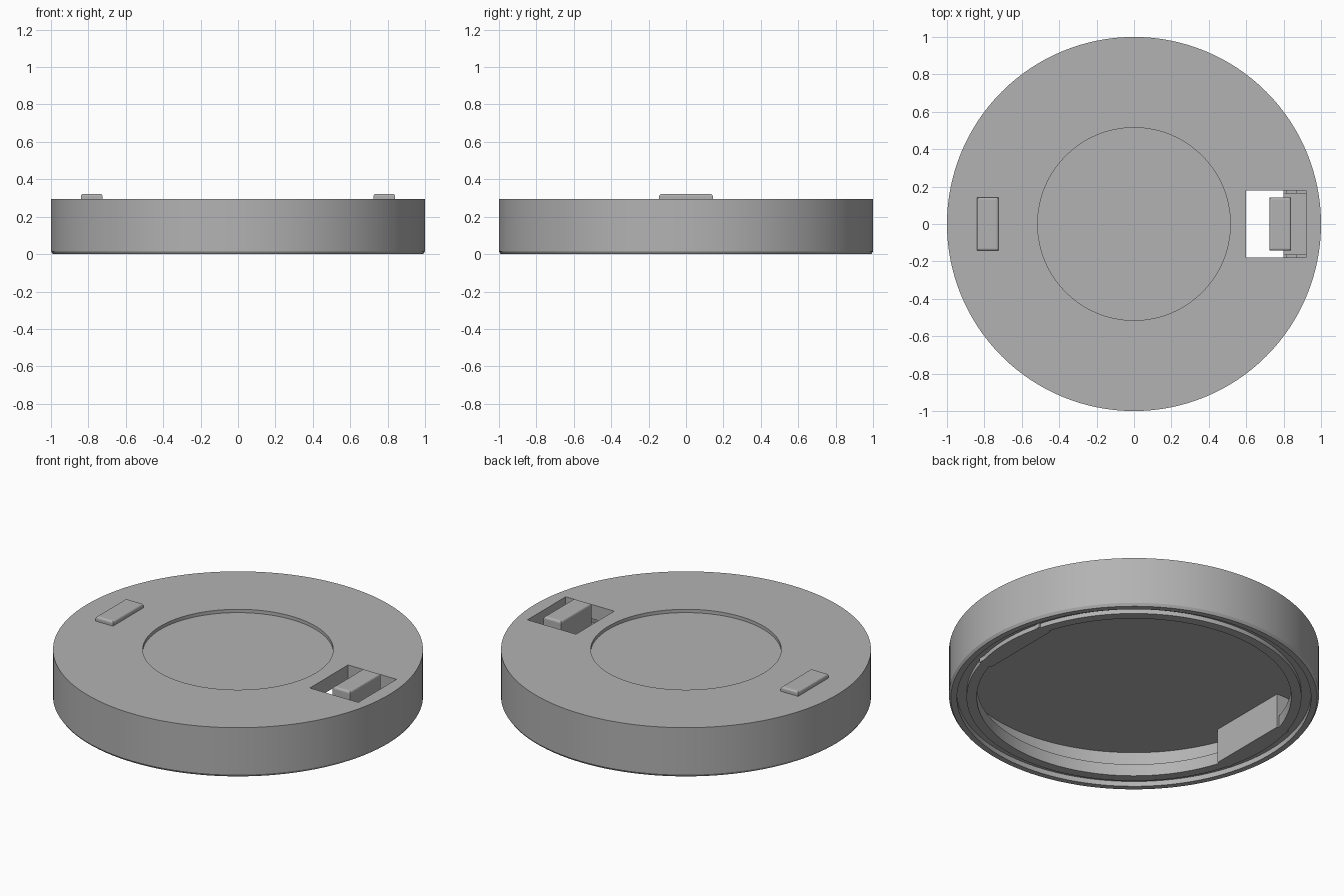
import bpy, bmesh, math

cube = bpy.data.objects.get("Cube")
if cube:
    bpy.data.objects.remove(cube, do_unlink=True)

grey = bpy.data.materials.new("plain grey")
grey.use_nodes = True
grey.diffuse_color = (0.45, 0.45, 0.45, 1)
grey.node_tree.nodes["Principled BSDF"].inputs["Base Color"].default_value = (0.45, 0.45, 0.45, 1)


def finish(name, bm):
    bmesh.ops.recalc_face_normals(bm, faces=bm.faces)
    mesh = bpy.data.meshes.new(name)
    bm.to_mesh(mesh)
    bm.free()
    mesh.materials.append(grey)
    ob = bpy.data.objects.new(name, mesh)
    bpy.context.collection.objects.link(ob)
    return ob


def lathe(name, profile, closed=False, steps=128):
    """Spin a radius/height profile around z."""
    bm = bmesh.new()
    verts = [bm.verts.new((r, 0, z)) for r, z in profile]
    edges = [bm.edges.new(p) for p in zip(verts, verts[1:])]
    if closed:
        edges.append(bm.edges.new((verts[-1], verts[0])))
    bmesh.ops.spin(bm, geom=verts + edges, axis=(0, 0, 1), cent=(0, 0, 0),
                   angle=math.tau, steps=steps)
    bmesh.ops.remove_doubles(bm, verts=bm.verts, dist=0.0005)
    return finish(name, bm)


def box(name, x, y, z, bevel=0):
    """Box from x, y and z ranges."""
    bm = bmesh.new()
    bmesh.ops.create_cube(bm, size=1)
    for v in bm.verts:
        v.co = [(a + b) / 2 + c * (b - a) for c, (a, b) in zip(v.co, (x, y, z))]
    if bevel:
        top = [e for e in bm.edges if all(v.co.z > z[1] - 0.001 for v in e.verts)]
        bmesh.ops.bevel(bm, geom=top, offset=bevel, segments=3, affect='EDGES', profile=0.5)
    return finish(name, bm)


def cut(ob, cutter):
    mod = ob.modifiers.new("cut", 'BOOLEAN')
    mod.operation = 'DIFFERENCE'
    mod.solver = 'EXACT'
    mod.object = cutter
    cutter.hide_render = True
    cutter.hide_set(True)


# Hollow round cap with a shallow round recess on top
cap = lathe("cap_shell", [(0, 0.275), (0.515, 0.275), (0.515, 0.295), (1, 0.295),
                          (1, 0.015), (0.99, 0), (0.957, 0), (0.957, 0.21), (0, 0.21)])

# Stepped retaining ring inside the rim
ring = lathe("inner_ring", [(0.85, 0.004), (0.905, 0.004), (0.905, 0.03),
                            (0.96, 0.03), (0.96, 0.075), (0.85, 0.075)], closed=True)

# Latch opening through the top
cut(cap, box("latch_opening_cutter", (0.6, 0.92), (-0.18, 0.18), (0.12, 0.4)))

# Flat-faced blocks that bridge the ring on both sides
box("fixed_block", (-0.88, -0.8), (-0.25, 0.25), (0.004, 0.22))
box("latch_block", (0.8, 0.88), (-0.25, 0.25), (0.004, 0.08))

# Fixed tab and sliding latch
box("fixed_tab", (-0.84, -0.725), (-0.143, 0.143), (0.28, 0.322), 0.012)
box("latch_knob", (0.725, 0.84), (-0.143, 0.143), (0.08, 0.322), 0.012)
box("latch_plate", (0.8, 0.92), (-0.165, 0.165), (0.075, 0.2))
box("latch_crossbar", (0.815, 0.87), (-0.18, 0.18), (0.075, 0.17))

# Smooth round walls, crisp edges
bpy.ops.object.select_all(action='DESELECT')
for ob in (cap, ring):
    ob.select_set(True)
bpy.context.view_layer.objects.active = cap
bpy.ops.object.shade_smooth_by_angle(angle=math.radians(30))
